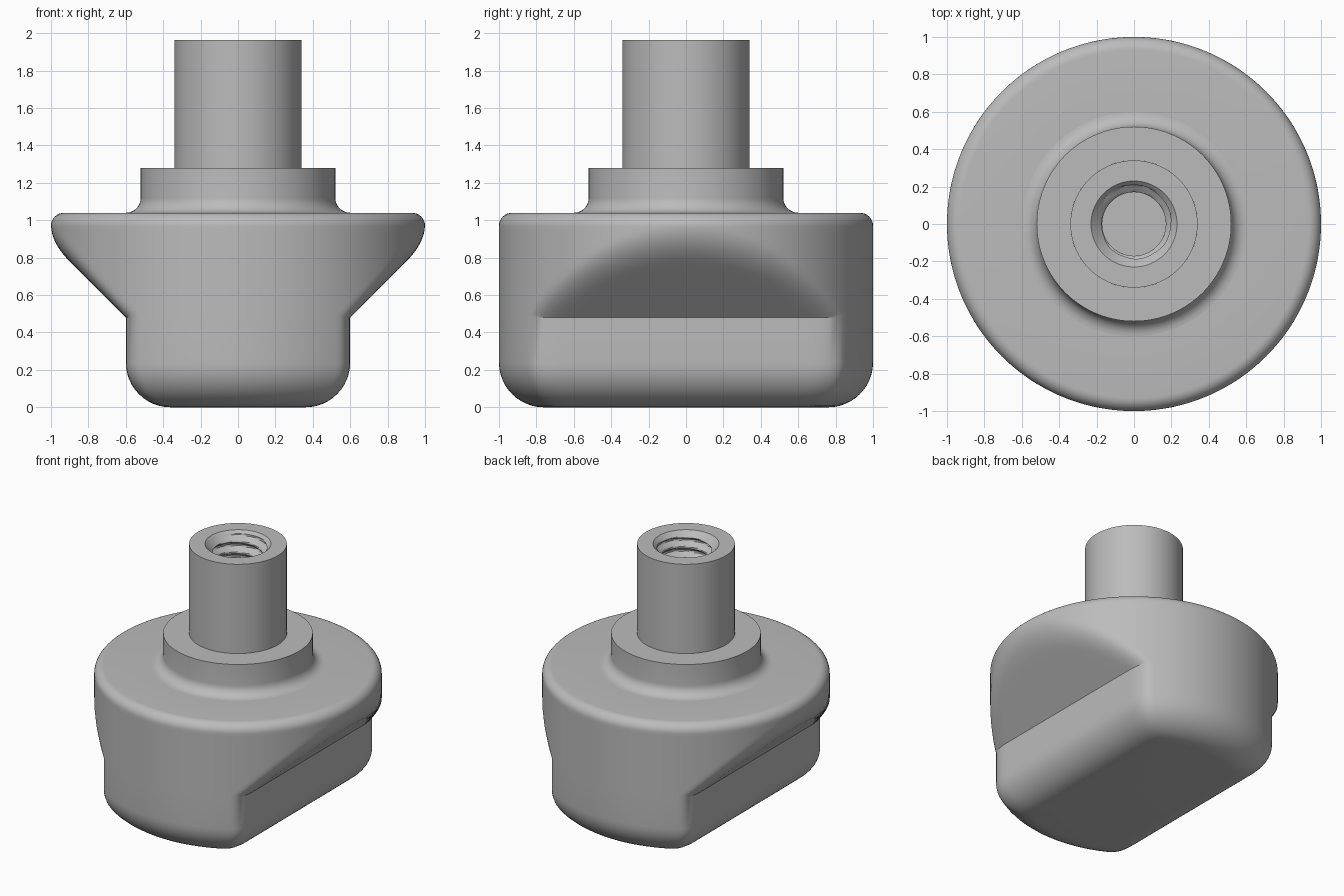
import bpy
from math import sin, cos, pi, sqrt, radians

cube = bpy.data.objects.get("Cube")
if cube:
    bpy.data.objects.remove(cube, do_unlink=True)

grey = bpy.data.materials.new("plain grey")
grey.use_nodes = True
grey.diffuse_color = (0.5, 0.5, 0.5, 1)
bsdf = grey.node_tree.nodes["Principled BSDF"]
bsdf.inputs["Base Color"].default_value = grey.diffuse_color


def loft(name, rings, segments, cap_start=False, cap_end=False):
    """Skin a stack of rings, each a (z, radius function of angle) pair."""
    verts, faces = [], []
    for z, radius in rings:
        for i in range(segments):
            a = 2 * pi * i / segments
            r = radius(a)
            verts.append((r * cos(a), r * sin(a), z))
    for k in range(len(rings) - 1):
        for i in range(segments):
            j = (i + 1) % segments
            lo, hi = k * segments, (k + 1) * segments
            faces.append((lo + i, lo + j, hi + j, hi + i))
    if cap_start:
        faces.append(tuple(reversed(range(segments))))
    if cap_end:
        faces.append(tuple(range(len(verts) - segments, len(verts))))
    mesh = bpy.data.meshes.new(name)
    mesh.from_pydata(verts, [], faces)
    mesh.materials.append(grey)
    obj = bpy.data.objects.new(name, mesh)
    bpy.context.collection.objects.link(obj)
    bpy.ops.object.select_all(action='DESELECT')
    obj.select_set(True)
    bpy.context.view_layer.objects.active = obj
    bpy.ops.object.shade_smooth_by_angle(angle=radians(30))
    return obj


def circle(r):
    return lambda a: r


# Body: round block with two flat sides that flare out at 45 degrees
TOP, STEP, HALF = 1.04, 0.48, 0.6
BOTTOM_R, TOP_R, BLEND = 0.24, 0.07, 0.1


def body_section(z, inset):
    width = HALF + max(0, z - STEP) - inset

    def radius(a):
        r, flat = 1 - inset, width / max(abs(cos(a)), 0.01)
        h = max(BLEND - abs(r - flat), 0) / BLEND
        return min(r, flat) - h * h * BLEND / 4
    return z, radius


rings = []
for i in range(13):
    t = pi / 2 * i / 12
    rings.append(body_section(BOTTOM_R * (1 - cos(t)), BOTTOM_R * (1 - sin(t))))
rings.append(body_section(STEP, 0))
for i in range(1, 25):
    rings.append(body_section(STEP + (TOP - TOP_R - STEP) * i / 24, 0))
for i in range(1, 9):
    t = pi / 2 * i / 8
    rings.append(body_section(TOP - TOP_R * (1 - sin(t)), TOP_R * (1 - cos(t))))
rings.append((TOP, circle(0.6)))
loft("body", rings, 240, cap_start=True)

# Collar with a fillet at its foot
COLLAR_TOP, POST_R, FILLET = 1.28, 0.34, 0.08
rings = []
for i in range(9):
    t = pi / 2 * i / 8
    rings.append((TOP + FILLET * (1 - cos(t)), circle(0.6 - FILLET * sin(t))))
rings += [(COLLAR_TOP, circle(0.52)), (COLLAR_TOP, circle(POST_R))]
loft("collar", rings, 240)

# Post with a chamfered, threaded blind hole
POST_TOP, FLOOR, PITCH = 1.965, 1.2, 0.085
MOUTH, MINOR, DEPTH = 0.23, 0.17, 0.04


def thread_section(z):
    def radius(a):
        phase = (z / PITCH - a / (2 * pi)) % 1
        groove = min(1, max(0, 1.25 - abs(phase - 0.5) * 3))
        return max(MINOR + DEPTH * groove, MOUTH - (POST_TOP - z))
    return z, radius


rings = [(COLLAR_TOP, circle(POST_R)), (POST_TOP, circle(POST_R)),
         (POST_TOP, circle(MOUTH))]
count = 108
for i in range(1, count + 1):
    rings.append(thread_section(POST_TOP + (FLOOR - POST_TOP) * i / count))
rings.append((FLOOR, circle(MINOR)))
loft("threaded_post", rings, 96, cap_end=True)
